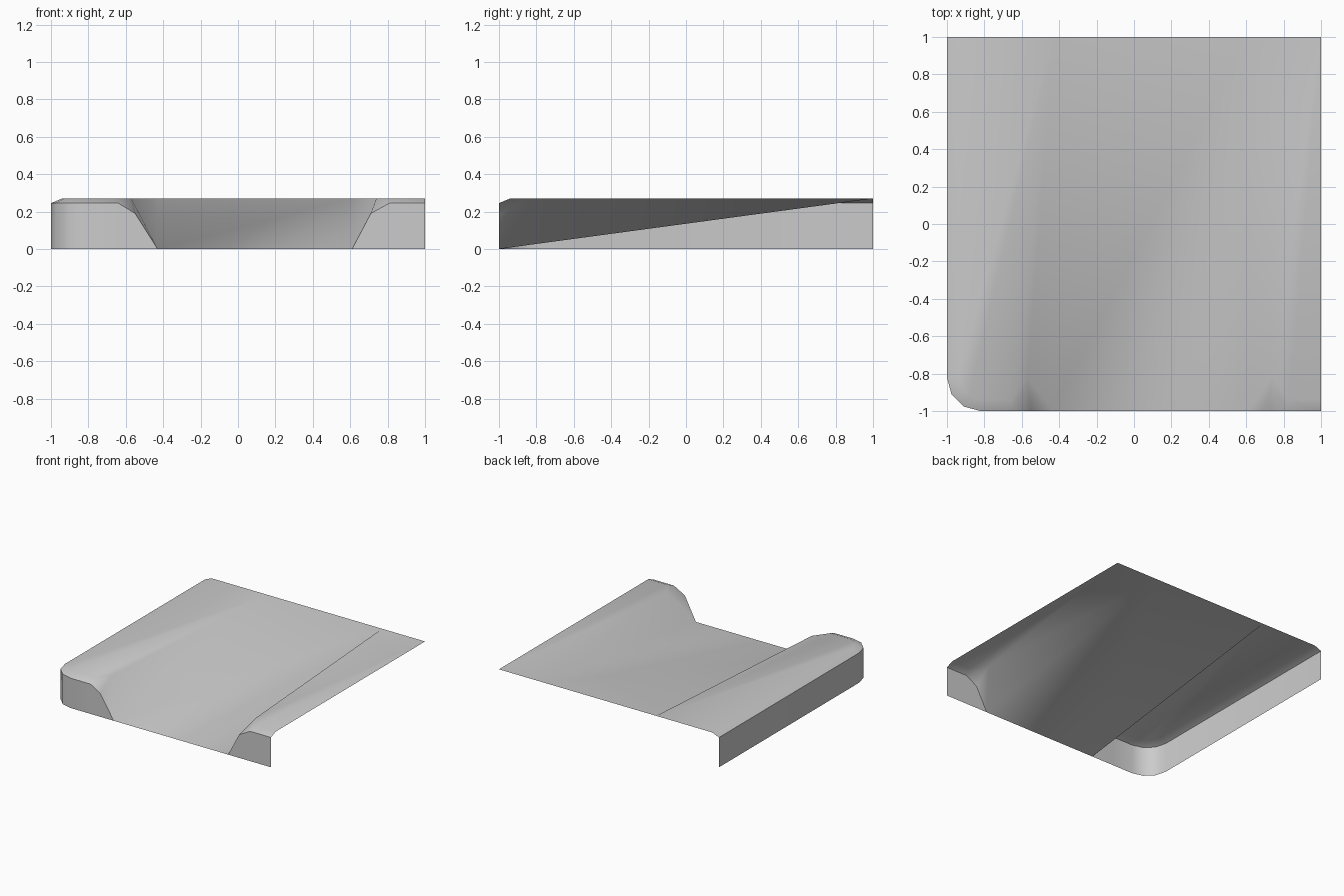
import bpy, bmesh, math
from mathutils import Vector

cube = bpy.data.objects.get("Cube")
if cube:
    bpy.data.objects.remove(cube, do_unlink=True)

TOP, RIM, BEVEL, RADIUS = 0.27, 0.245, 0.06, 0.18

grey = bpy.data.materials.new("light_grey")
grey.use_nodes = True
colour = (0.6, 0.6, 0.6, 1)
grey.diffuse_color = colour
grey.node_tree.nodes["Principled BSDF"].inputs["Base Color"].default_value = colour


def build(name, faces, outward):
    """Make a smooth open shell whose faces point along outward(centre)."""
    bm = bmesh.new()
    for points in faces:
        face = bm.faces.new([bm.verts.new(p) for p in points])
        face.normal_update()
        if face.normal.dot(outward(face.calc_center_median())) < 0:
            face.normal_flip()
    bmesh.ops.remove_doubles(bm, verts=bm.verts[:], dist=0.0005)
    mesh = bpy.data.meshes.new(name)
    bm.to_mesh(mesh)
    bm.free()
    mesh.materials.append(grey)
    obj = bpy.data.objects.new(name, mesh)
    bpy.context.collection.objects.link(obj)
    bpy.ops.object.select_all(action="DESELECT")
    obj.select_set(True)
    bpy.context.view_layer.objects.active = obj
    bpy.ops.object.shade_smooth()


def curb(outer, inner, foot, crest, corner=None):
    """Top faces and wall faces of a curb that fades into the ramp."""
    plateau = inner + [crest] + ([corner] if corner else [])
    top = [plateau, (outer[-1], foot, inner[-1]), (inner[-1], foot, crest)]
    wall = []
    for i in range(len(outer) - 1):
        a, b = outer[i], outer[i + 1]
        top.append((a, b, inner[i + 1], inner[i]))
        wall.append((a, b, (b[0], b[1], 0), (a[0], a[1], 0)))
    mid = outer[-1]
    wall.append((mid, (mid[0], mid[1], 0), foot))
    return top, wall


# Rounded outer corner of the right-hand curb
def arc(radius, z):
    c = RADIUS - 1
    angles = [math.radians(180 + 30 * i) for i in range(4)]
    return [(c + radius * math.cos(a), c + radius * math.sin(a), z) for a in angles]


foot_a, foot_b = (-0.43, -1, 0), (0.61, -1, 0)
crest_a, crest_b = (-0.43, 1, TOP), (0.61, 1, TOP)

top_a, wall_a = curb(
    [(-1, 1, RIM)] + arc(RADIUS, RIM) + [(-0.64, -1, RIM), (-0.55, -1, 0.19)],
    [(BEVEL - 1, 1, TOP)] + arc(RADIUS - BEVEL, TOP)
    + [(-0.66, BEVEL - 1, TOP), (-0.57, -0.82, TOP)],
    foot_a, crest_a)

# Square-ended curb on the other side
top_b, wall_b = curb(
    [(1, -1, RIM), (0.81, -1, RIM), (0.71, -1, 0.19)],
    [(1, BEVEL - 1, TOP), (0.83, BEVEL - 1, TOP), (0.74, -0.82, TOP)],
    foot_b, crest_b, (1, 1, TOP))

# Sloping ramp between the curbs
ramp = [(foot_a, foot_b, crest_b, crest_a)]

build("ramp_surface", top_a + ramp + top_b, lambda c: Vector((0, 0, 1)))
build("corner_wall", wall_a, lambda c: Vector((c.x, c.y, 0)))
build("square_end_wall", wall_b, lambda c: Vector((0, -1, 0)))
